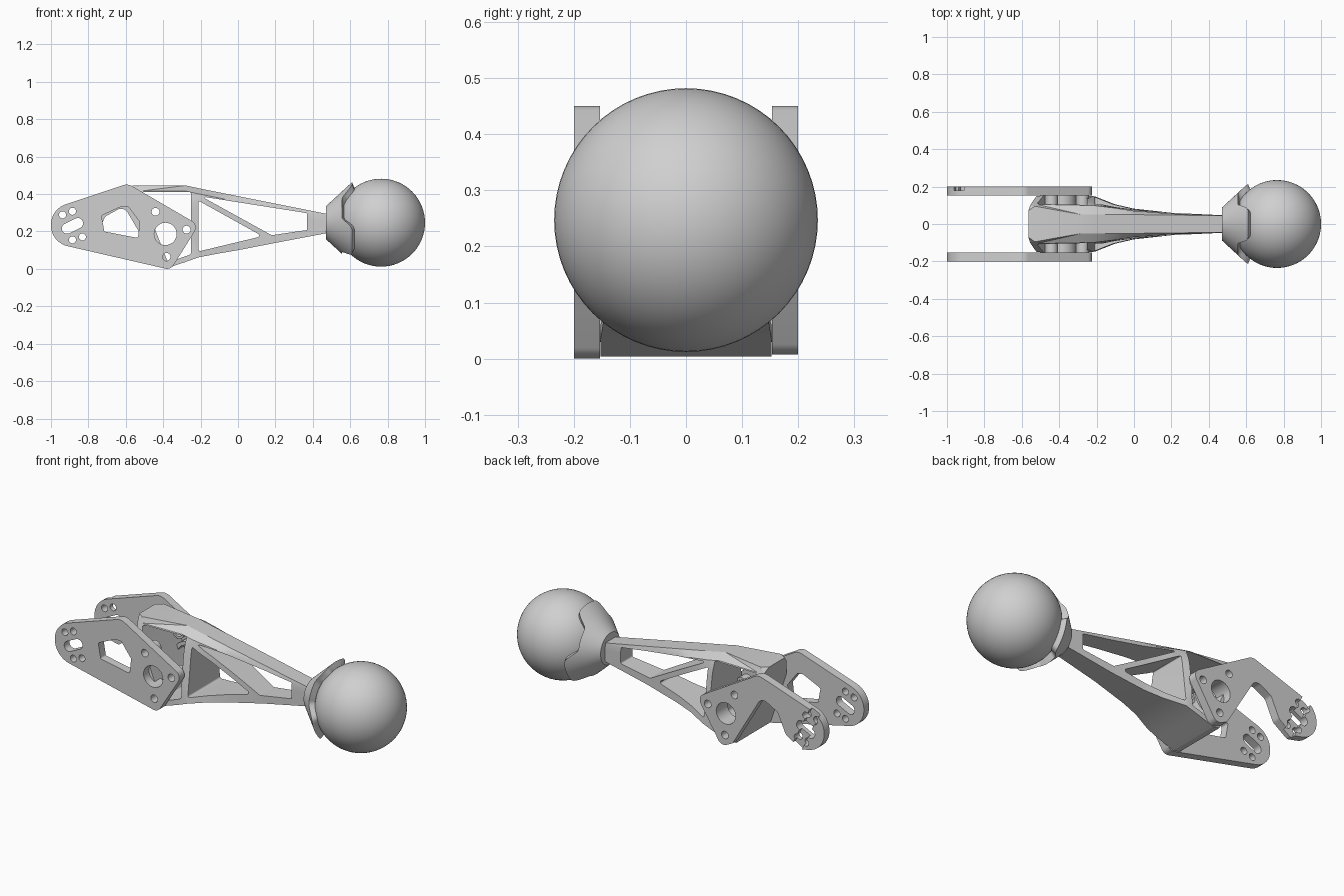
import bpy, bmesh, math
from mathutils import Vector, Matrix

if "Cube" in bpy.data.objects:
    bpy.data.objects.remove(bpy.data.objects["Cube"])

GREY = (0.63, 0.63, 0.63, 1)
grey = bpy.data.materials.new("plain grey")
grey.use_nodes = True
grey.diffuse_color = GREY
grey.node_tree.nodes["Principled BSDF"].inputs["Base Color"].default_value = GREY


def finish(name, bm, angle=30):
    bmesh.ops.recalc_face_normals(bm, faces=bm.faces)
    mesh = bpy.data.meshes.new(name)
    bm.to_mesh(mesh)
    bm.free()
    mesh.materials.append(grey)
    ob = bpy.data.objects.new(name, mesh)
    bpy.context.collection.objects.link(ob)
    smooth(ob, angle)
    return ob


def smooth(ob, angle=30):
    bpy.ops.object.select_all(action='DESELECT')
    ob.select_set(True)
    bpy.context.view_layer.objects.active = ob
    bpy.ops.object.shade_smooth_by_angle(angle=math.radians(angle))


def rounded(corners, steps=8):
    """Outline with each (x, z, radius) corner filleted."""
    out = []
    for i, (x, z, r) in enumerate(corners):
        p = Vector((x, z))
        u = (Vector(corners[i - 1][:2]) - p).normalized()
        v = (Vector(corners[(i + 1) % len(corners)][:2]) - p).normalized()
        half = u.angle(v) / 2
        t = r / math.tan(half)
        c = p + (u + v).normalized() * r / math.sin(half)
        a, b = p + u * t - c, p + v * t - c
        out += [c + a.lerp(b, k / steps).normalized() * r for k in range(steps + 1)]
    return out


def circle(x, z, r, n=28):
    return [Vector((x + r * math.cos(k * math.tau / n), z + r * math.sin(k * math.tau / n)))
            for k in range(n)]


def tilted_box(centre, length, width, angle, r):
    c, rot = Vector(centre), Matrix.Rotation(angle, 2)
    pts = [c + rot @ Vector((sx * length, sz * width))
           for sx, sz in ((1, 1), (-1, 1), (-1, -1), (1, -1))]
    return rounded([(p.x, p.y, r) for p in pts])


def prism(bm, outline, y0, y1):
    a = [bm.verts.new((p.x, y0, p.y)) for p in outline]
    b = [bm.verts.new((p.x, y1, p.y)) for p in outline]
    bm.faces.new(a)
    bm.faces.new(b[::-1])
    for i in range(len(a)):
        bm.faces.new((a[i - 1], a[i], b[i], b[i - 1]))


def solid(name, outline, y0, y1):
    bm = bmesh.new()
    prism(bm, outline, y0, y1)
    return finish(name, bm)


def cut(ob, outlines, y0=-0.5, y1=0.5):
    bm = bmesh.new()
    for o in outlines:
        prism(bm, o, y0, y1)
    tool = finish("cutter", bm)
    tool.hide_render = True
    mod = ob.modifiers.new("cut", 'BOOLEAN')
    mod.operation, mod.solver, mod.object = 'DIFFERENCE', 'EXACT', tool
    bpy.ops.object.select_all(action='DESELECT')
    ob.select_set(True)
    bpy.context.view_layer.objects.active = ob
    bpy.ops.object.modifier_apply(modifier=mod.name)
    bpy.data.objects.remove(tool)
    smooth(ob)


# Shared plate features
END = (-0.885, 0.23)
TILT = math.radians(26)
SCREWS = [(-0.441, 0.305), (-0.275, 0.21), (-0.382, 0.064)]
BORE = (-0.388, 0.187)
INNER, OUTER = 0.153, 0.2
holes = [circle(*BORE, 0.06)] + [circle(x, z, 0.021) for x, z in SCREWS]
holes += [circle(END[0] + dx, END[1] + dz, 0.019) for dx, dz in
          ((-0.053, 0.059), (0, 0.078), (0.053, -0.059), (0, -0.075))]
holes.append(tilted_box(END, 0.06, 0.028, TILT, 0.0275))
upper = [(-1, 0.142, 0.113), (-1, 0.319, 0.113), (-0.589, 0.456, 0.06),
         (-0.21, 0.235, 0.04), (-0.36, -0.005, 0.04)]

# Front plate with a closed window
front = solid("front_side_plate", rounded(upper), -OUTER, -INNER)
window = rounded([(-0.73, 0.285, 0.01), (-0.62, 0.335, 0.015), (-0.585, 0.33, 0.01),
                  (-0.525, 0.25, 0.01), (-0.535, 0.165, 0.01), (-0.715, 0.2, 0.01)])
cut(front, holes + [window])

# Back plate, open below, with a groove across its round end
notch = [(-0.43, 0.03, 0.02), (-0.61, 0.335, 0.04), (-0.71, 0.28, 0.03),
         (-0.76, 0.17, 0.03), (-0.85, 0.108, 0.02)]
back = solid("back_side_plate", rounded(upper + notch), INNER, OUTER)
cut(back, holes)
cut(back, [tilted_box(END, 0.15, 0.03, TILT + math.pi / 2, 0.005)], OUTER - 0.022, 0.3)

# Screw bosses and bearing rings on the inner faces
for side, label in ((-1, "front"), (1, "back")):
    y0, y1 = sorted((side * 0.1, side * INNER))
    for (x, z), r, bore in [(s, 0.034, 0.021) for s in SCREWS] + [(BORE, 0.08, 0.06)]:
        boss = solid(label + "_plate_boss", circle(x, z, r), y0, y1)
        cut(boss, [circle(x, z, bore)])

# Tapered leg body: x low, x high, z low, z high, then half widths from bottom to top
stations = [
    (-0.42, -0.565, 0.012, 0.445, 0.152, 0.15, 0.1, 0.07),
    (-0.38, -0.53, 0.004, 0.446, 0.152, 0.152, 0.105, 0.095),
    (-0.28, -0.28, 0.037, 0.446, 0.152, 0.135, 0.1, 0.05),
    (-0.21, -0.21, 0.062, 0.431, 0.148, 0.115, 0.098, 0.05),
    (-0.1, -0.1, 0.083, 0.409, 0.105, 0.09, 0.085, 0.05),
    (0, 0, 0.1, 0.389, 0.082, 0.075, 0.07, 0.05),
    (0.2, 0.2, 0.139, 0.349, 0.06, 0.06, 0.057, 0.048),
    (0.49, 0.49, 0.194, 0.291, 0.046, 0.046, 0.046, 0.044)]
bm = bmesh.new()
rings = []
for xa, xb, za, zb, *widths in stations:
    levels = (0, 0.7, 1 - 0.03 / (zb - za), 1) if zb - za > 0.15 else (0, 0.5, 0.8, 1)
    half = [(xa + (xb - xa) * f, w, za + (zb - za) * f) for f, w in zip(levels, widths)]
    loop = half + [(x, -y, z) for x, y, z in reversed(half)]
    rings.append([bm.verts.new(p) for p in loop])
for a, b in zip(rings, rings[1:]):
    for i in range(len(a)):
        bm.faces.new((a[i - 1], a[i], b[i], b[i - 1]))
bm.faces.new(rings[0])
bm.faces.new(rings[-1])
bmesh.ops.triangulate(bm, faces=bm.faces)
body = finish("leg_body", bm, 25)
cut(body, [
    rounded([(-0.52, 0.41, 0.01), (-0.25, 0.41, 0.01), (-0.25, 0.078, 0.02), (-0.375, 0.035, 0.01)]),
    rounded([(-0.212, 0.365, 0.005), (-0.212, 0.093, 0.01), (0.13, 0.175, 0.01)]),
    rounded([(-0.195, 0.387, 0.004), (0.37, 0.298, 0.008), (0.37, 0.208, 0.008), (0.18, 0.18, 0.01)])])

# Ball foot
BALL = Vector((0.765, 0, 0.247))
R = 0.235
bm = bmesh.new()
bmesh.ops.create_uvsphere(bm, u_segments=64, v_segments=32, radius=R,
                          matrix=Matrix.Translation(BALL) @ Matrix.Rotation(math.pi / 2, 4, 'Y'))
finish("ball_foot", bm, 60)

# Flared socket with three petals gripping the ball
bm = bmesh.new()
columns = []
N = 96
for k in range(N):
    a = k * math.tau / N
    wave = min(1, max(0, 0.5 + 0.9 * math.cos(3 * a)))
    rim = 0.555 + 0.055 * wave * wave * (3 - 2 * wave)
    inside = rim + 0.014
    grip = math.sqrt(R * R - (BALL.x - inside) ** 2) - 0.006
    section = [(0.47, 0.088), (rim, 0.088 + 0.92 * (rim - 0.47)), (inside, grip)]
    columns.append([bm.verts.new((x, r * math.sin(a), BALL.z + r * math.cos(a)))
                    for x, r in section])
for i in range(N):
    a, b = columns[i - 1], columns[i]
    for j in range(2):
        bm.faces.new((a[j], a[j + 1], b[j + 1], b[j]))
bm.faces.new([c[0] for c in columns])
bm.faces.new([c[2] for c in columns])
bmesh.ops.triangulate(bm, faces=[f for f in bm.faces if len(f.verts) > 4])
finish("ball_socket", bm)
